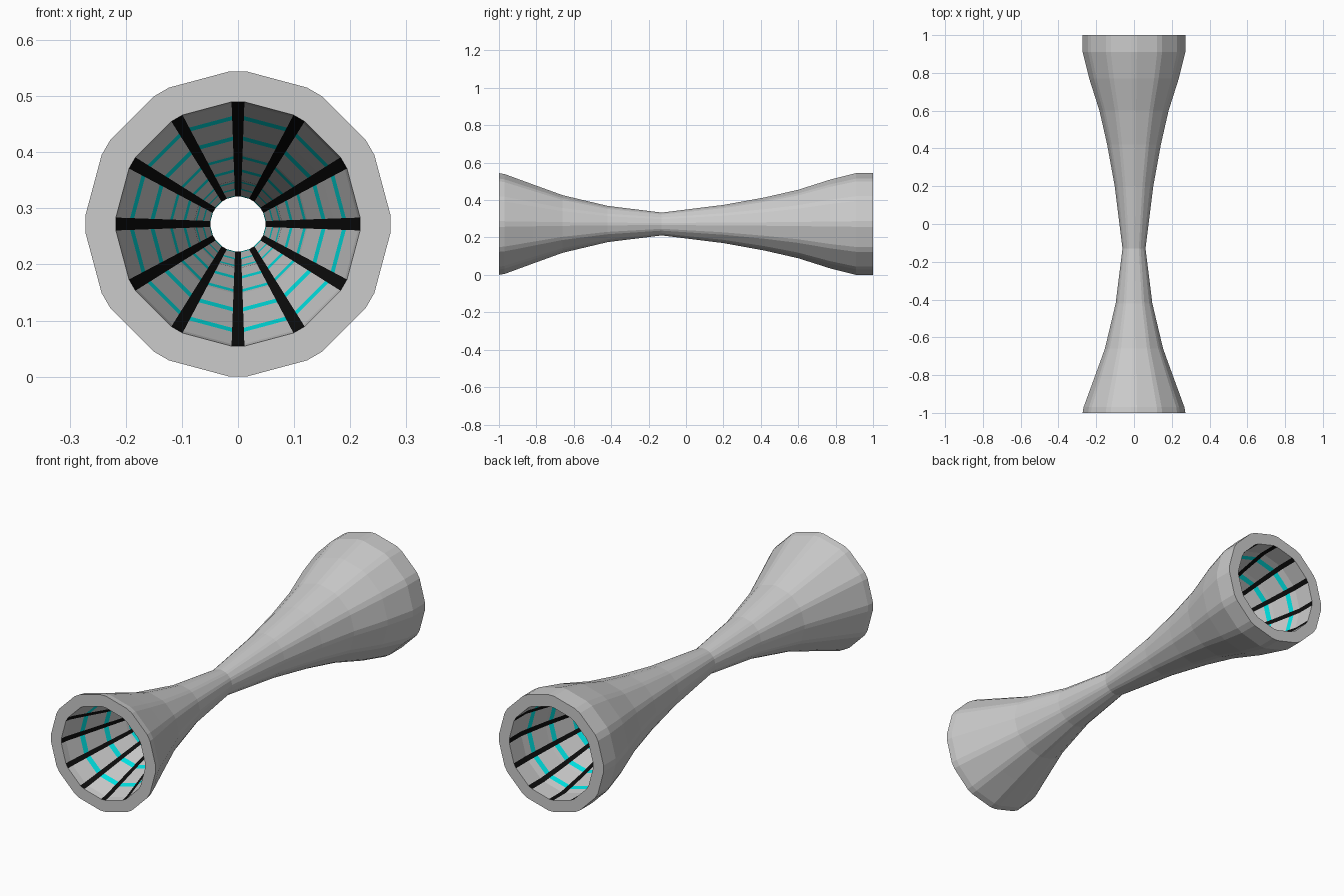
import bpy, bmesh
from math import cos, sin, pi

if "Cube" in bpy.data.objects:
    bpy.data.objects.remove(bpy.data.objects["Cube"])

CZ = 0.272          # axis height
SIDES = 12
INNER = 0.80        # bore radius / outer radius
# (y, outer radius) along the axis
PROFILE = [(-1, .272), (-.97, .267), (-.82, .212), (-.66, .154), (-.42, .097), (-.13, .061),
           (.2, .102), (.42, .142), (.6, .183), (.77, .237), (.91, .272), (1, .272)]


def radius(y):
    for (a, ra), (b, rb) in zip(PROFILE, PROFILE[1:]):
        if a <= y <= b:
            return ra + (rb - ra) * (y - a) / (b - a)


def section(y, r, half):
    """Twelve-sided section whose corners are cut flat: 24 points."""
    pts = []
    for i in range(SIDES):
        a = 2 * pi * i / SIDES
        for s in (-half, half):
            pts.append((r * cos(a) - s * sin(a), y, CZ + r * sin(a) + s * cos(a)))
    return pts


def outer(y):
    r = radius(y)
    return section(y, r, .003 + .044 * r)


def inner(y):
    r = radius(y) * INNER
    return section(y, r, .0035 + .0368 * r)


def skin(name, bands, keep, inward=False, color=None):
    """Quads between pairs of sections, keeping chosen sides."""
    bm = bmesh.new()
    for p, q in bands:
        n = len(p)
        for i in range(n):
            if keep(i):
                j = (i + 1) % n
                quad = [p[i], p[j], q[j], q[i]]
                if not inward:
                    quad.reverse()
                bm.faces.new([bm.verts.new(c) for c in quad][::-1])
    bmesh.ops.remove_doubles(bm, verts=bm.verts, dist=1e-5)
    me = bpy.data.meshes.new(name)
    bm.to_mesh(me)
    bm.free()
    ob = bpy.data.objects.new(name, me)
    bpy.context.collection.objects.link(ob)
    if color:
        m = bpy.data.materials.new(name)
        m.diffuse_color = color
        m.use_nodes = True
        m.node_tree.nodes["Principled BSDF"].inputs["Base Color"].default_value = m.diffuse_color
        me.materials.append(m)
    return ob


everything = lambda i: True
corner = lambda i: i % 2 == 0
panel = lambda i: i % 2 == 1

# Outer shell with both flat rims
ys = [y for y, r in PROFILE]
path = [inner(-1)] + [outer(y) for y in ys] + [inner(1)]
skin("outer_shell", list(zip(path, path[1:])), everything)

# Split the bore into stations at the ring edges
rings = [-.885 + .125 * k for k in range(16) if abs(-.885 + .125 * k) < .95]
HALF = .012
stations = sorted(set(ys + [c + s for c in rings for s in (-HALF, HALF)]))
ring_bands, wall_bands = [], []
for a, b in zip(stations, stations[1:]):
    is_ring = any(abs((a + b) / 2 - c) < HALF for c in rings)
    (ring_bands if is_ring else wall_bands).append((inner(a), inner(b)))

# Bore panels, glowing rings and dark lengthwise strips
skin("bore_panels", wall_bands, panel, True)
skin("bore_rings", ring_bands, panel, True, (0, .8, .8, 1))
skin("bore_strips", wall_bands + ring_bands, corner, True, (.004, .004, .004, 1))
